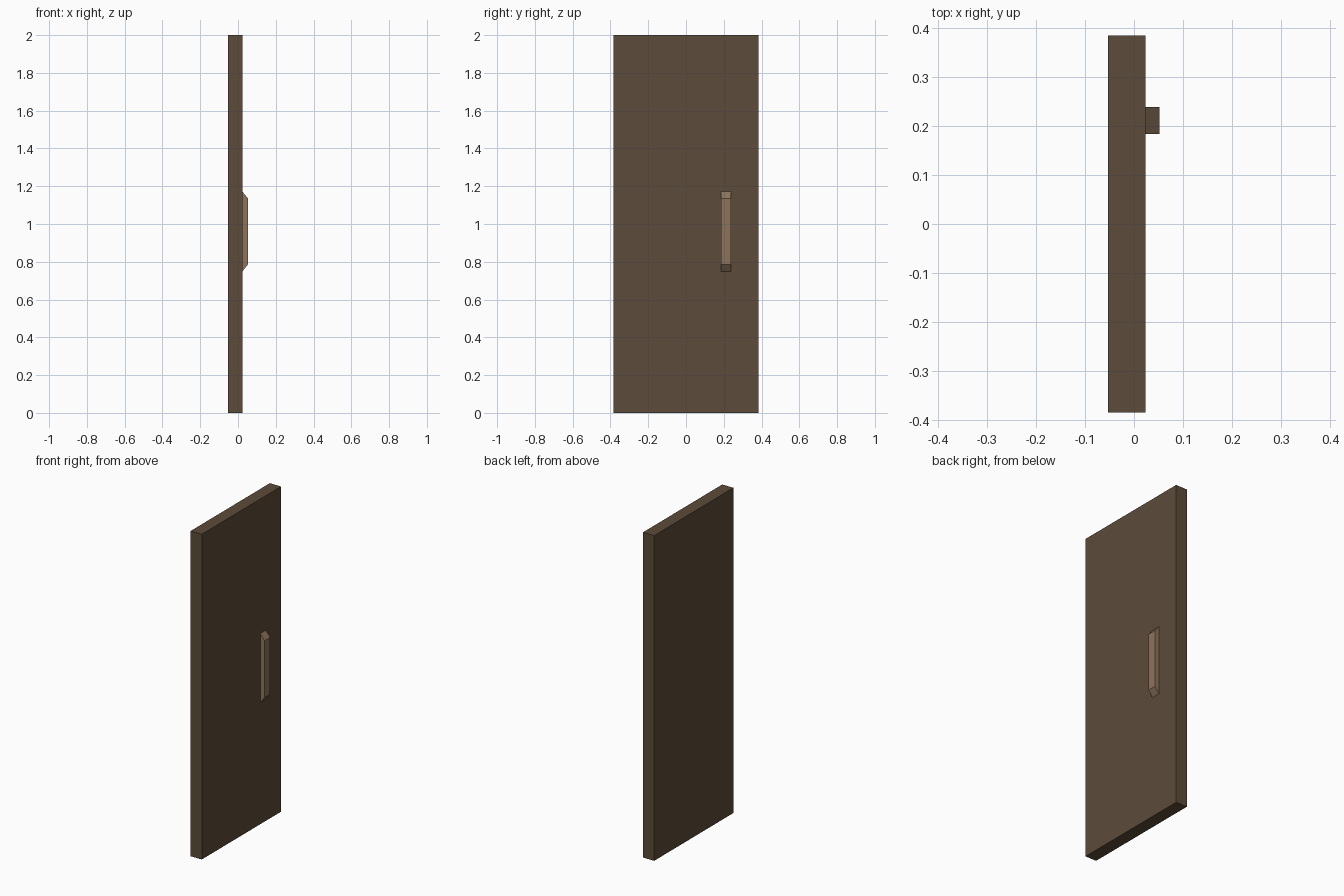
import bpy, bmesh

if "Cube" in bpy.data.objects:
    bpy.data.objects.remove(bpy.data.objects["Cube"])


def material(name, rgb):
    m = bpy.data.materials.new(name)
    m.diffuse_color = (*rgb, 1.0)
    m.use_nodes = True
    m.node_tree.nodes["Principled BSDF"].inputs["Base Color"].default_value = m.diffuse_color
    return m


def extrude_profile(name, profile, y0, y1, mat):
    """Extrude an (x, z) profile along y into a closed solid."""
    bm = bmesh.new()
    face = bm.faces.new([bm.verts.new((x, y0, z)) for x, z in profile])
    ext = bmesh.ops.extrude_face_region(bm, geom=[face])
    moved = [v for v in ext["geom"] if isinstance(v, bmesh.types.BMVert)]
    bmesh.ops.translate(bm, verts=moved, vec=(0, y1 - y0, 0))
    bmesh.ops.recalc_face_normals(bm, faces=bm.faces)
    mesh = bpy.data.meshes.new(name)
    bm.to_mesh(mesh)
    bm.free()
    mesh.materials.append(mat)
    obj = bpy.data.objects.new(name, mesh)
    bpy.context.collection.objects.link(obj)
    return obj


dark_wood = material("dark_wood", (0.107, 0.070, 0.041))
light_wood = material("light_wood", (0.262, 0.174, 0.107))

BACK, FACE, GRIP = -0.053, 0.023, 0.052

# door slab
extrude_profile("door_panel", [(BACK, 0), (FACE, 0), (FACE, 2), (BACK, 2)],
                -0.385, 0.385, dark_wood)

# handle bar with sloped ends
extrude_profile("door_handle",
                [(FACE, 0.749), (GRIP, 0.785), (GRIP, 1.136), (FACE, 1.172)],
                0.184, 0.239, light_wood)
